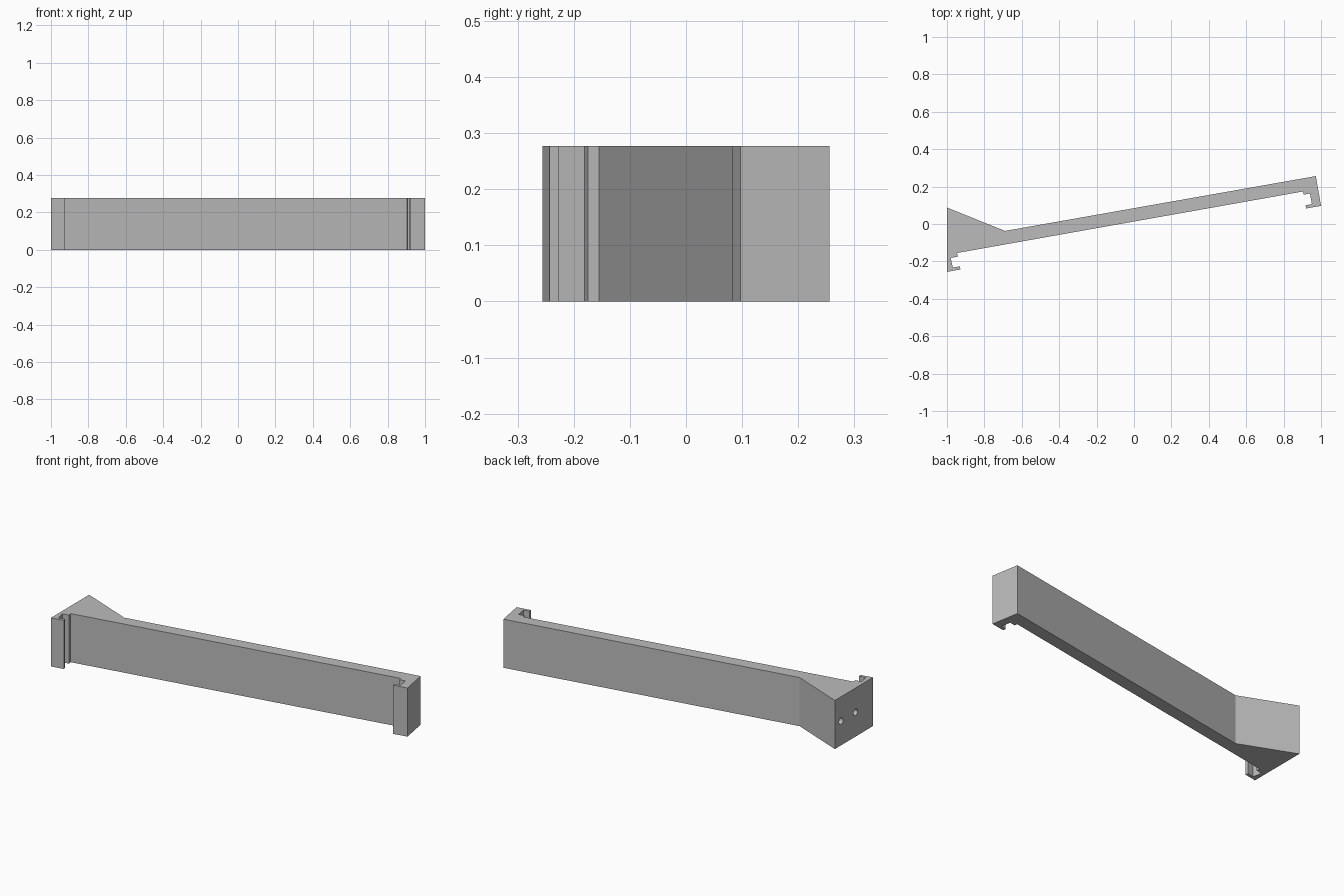
import bpy
import bmesh
from math import pi
from mathutils import Matrix

HEIGHT = 0.277

cube = bpy.data.objects.get("Cube")
if cube:
    bpy.data.objects.remove(cube)

# Single plain grey plastic
grey = bpy.data.materials.new("grey plastic")
grey.use_nodes = True
colour = (0.5, 0.5, 0.5, 1)
grey.diffuse_color = colour
grey.node_tree.nodes["Principled BSDF"].inputs["Base Color"].default_value = colour


def finish(bm, name):
    bmesh.ops.recalc_face_normals(bm, faces=bm.faces)
    mesh = bpy.data.meshes.new(name)
    bm.to_mesh(mesh)
    bm.free()
    mesh.materials.append(grey)
    obj = bpy.data.objects.new(name, mesh)
    bpy.context.collection.objects.link(obj)
    return obj


# Plan outline: wedge, slanted arm, and a hooked clip at each end
wedge_back = [(-1, 0.088), (-0.69, -0.037)]
right_clip = [(0.972, 0.256), (1, 0.097), (0.92, 0.083), (0.917, 0.10),
              (0.951, 0.106), (0.941, 0.163), (0.907, 0.157), (0.904, 0.174)]
left_clip = [(-0.946, -0.155), (-0.943, -0.175), (-0.98, -0.181),
             (-0.969, -0.233), (-0.931, -0.226), (-0.928, -0.243), (-1, -0.256)]

bm = bmesh.new()
outline = [bm.verts.new((x, y, 0)) for x, y in wedge_back + right_clip + left_clip]
base = bm.faces.new(outline)
top = bmesh.ops.extrude_face_region(bm, geom=[base])["geom"]
bmesh.ops.translate(bm, vec=(0, 0, HEIGHT),
                    verts=[v for v in top if isinstance(v, bmesh.types.BMVert)])
bracket = finish(bm, "clip_arm")

# Two blind screw holes in the wedge's end face
bm = bmesh.new()
for y in (0.032, -0.098):
    place = Matrix.Translation((-1, y, HEIGHT / 2)) @ Matrix.Rotation(pi / 2, 4, "Y")
    bmesh.ops.create_cone(bm, cap_ends=True, segments=24, radius1=0.018,
                          radius2=0.018, depth=0.14, matrix=place)
cutter = finish(bm, "screw_hole_cutter")
cutter.hide_render = True

cut = bracket.modifiers.new("screw holes", "BOOLEAN")
cut.operation = "DIFFERENCE"
cut.solver = "EXACT"
cut.object = cutter

bpy.context.view_layer.objects.active = bracket
bracket.select_set(True)
bpy.ops.object.modifier_apply(modifier=cut.name)
bpy.data.objects.remove(cutter)
bpy.ops.object.shade_smooth_by_angle()
